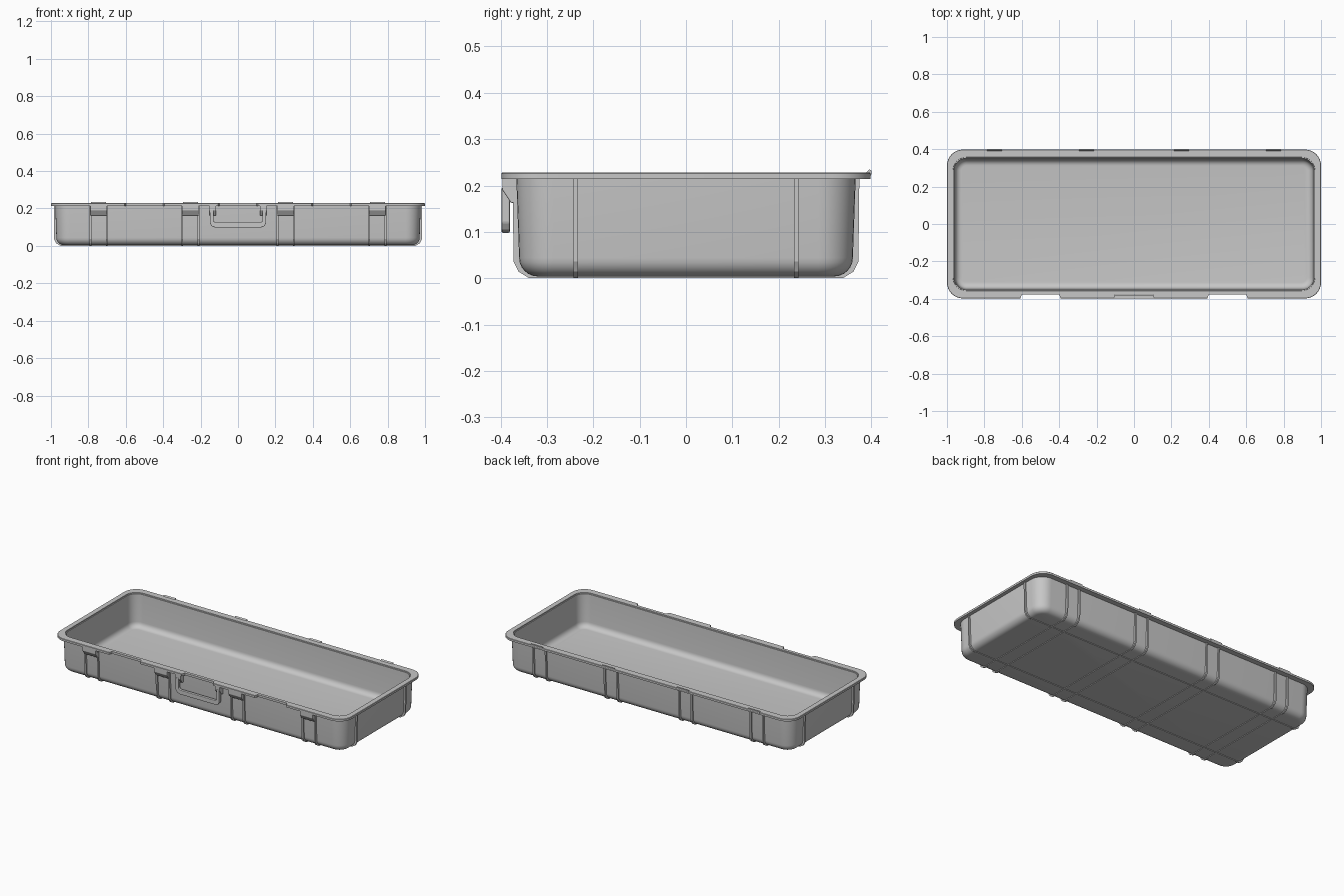
import bpy, bmesh, math
from mathutils import Vector

cube = bpy.data.objects.get("Cube")
if cube:
    bpy.data.objects.remove(cube, do_unlink=True)

grey = bpy.data.materials.new("mid_grey")
grey.use_nodes = True
grey.diffuse_color = (0.57, 0.57, 0.57, 1)
grey.node_tree.nodes["Principled BSDF"].inputs["Base Color"].default_value = (0.57, 0.57, 0.57, 1)


def finish(name, bm, smooth=True):
    bmesh.ops.recalc_face_normals(bm, faces=bm.faces)
    mesh = bpy.data.meshes.new(name)
    bm.to_mesh(mesh)
    bm.free()
    mesh.materials.append(grey)
    obj = bpy.data.objects.new(name, mesh)
    bpy.context.collection.objects.link(obj)
    bpy.ops.object.select_all(action='DESELECT')
    obj.select_set(True)
    bpy.context.view_layer.objects.active = obj
    if smooth:
        bpy.ops.object.shade_smooth_by_angle(angle=math.radians(32))
    return obj


def rounded_rect(hx, hy, r, z, steps=8):
    pts = []
    for q, (sx, sy) in enumerate([(1, 1), (-1, 1), (-1, -1), (1, -1)]):
        for i in range(steps + 1):
            a = math.pi / 2 * (q + i / steps)
            pts.append(Vector((sx * (hx - r) + r * math.cos(a),
                               sy * (hy - r) + r * math.sin(a), z)))
    return pts


def loft(name, rings):
    bm = bmesh.new()
    loops = [[bm.verts.new(p) for p in ring] for ring in rings]
    for a, b in zip(loops, loops[1:]):
        for i in range(len(a)):
            j = (i + 1) % len(a)
            bm.faces.new((a[i], a[j], b[j], b[i]))
    bm.faces.new(loops[0])
    bm.faces.new(loops[-1])
    return finish(name, bm)


def extrude(name, outline, axis, start, end):
    """Flat outline pushed along an axis; the outline uses the other two axes in order."""
    def place(p, d):
        c = list(p)
        c.insert("xyz".index(axis), d)
        return c
    bm = bmesh.new()
    face = bm.faces.new([bm.verts.new(place(p, start)) for p in outline])
    geom = bmesh.ops.extrude_face_region(bm, geom=[face])["geom"]
    shift = Vector(place((0, 0), end - start))
    bmesh.ops.translate(bm, vec=shift, verts=[v for v in geom if isinstance(v, bmesh.types.BMVert)])
    return finish(name, bm, False)


def mirrored(half):
    """Close a right-hand half outline with its left-hand copy."""
    return half + [(-u, v) for u, v in reversed(half)]


def soften(obj, width):
    mod = obj.modifiers.new("soft_edges", 'BEVEL')
    mod.width = width
    mod.segments = 2


# Tray: drafted outer wall, flange and hollow inside as one closed loft
HX, HY, R = 0.977, 0.366, 0.08


def inset_ring(d, z):
    return rounded_rect(HX - d, HY - d, R - d, z)


rings = []
for i in range(7):
    a = math.pi / 2 * i / 6
    rings.append(inset_ring(0.006 + 0.04 * (1 - math.sin(a)), 0.004 + 0.04 * (1 - math.cos(a))))
rings += [inset_ring(0, 0.214),
          rounded_rect(1.0, 0.398, 0.085, 0.214),
          rounded_rect(1.0, 0.398, 0.085, 0.226),
          rounded_rect(0.998, 0.396, 0.083, 0.228),
          inset_ring(0.009, 0.228), inset_ring(0.01, 0.222),
          inset_ring(0.015, 0.222)]
for i in range(7):
    a = math.pi / 2 * i / 6
    rings.append(inset_ring(0.021 + 0.033 * (1 - math.cos(a)), 0.02 + 0.033 * (1 - math.sin(a))))
tray = loft("tray", rings)

# Notches along the front of the flange
for x in (-0.5, 0, 0.5):
    cutter = extrude("notch_cutter", [(x - 0.115, -0.42), (x + 0.115, -0.42),
                                      (x + 0.1, -0.376), (x - 0.1, -0.376)], "z", 0.19, 0.25)
    cutter.hide_render = True
    mod = tray.modifiers.new("notch", 'BOOLEAN')
    mod.operation = 'DIFFERENCE'
    mod.object = cutter
    bpy.context.view_layer.objects.active = tray
    bpy.ops.object.modifier_apply(modifier=mod.name)
    bpy.data.objects.remove(cutter, do_unlink=True)


# Thin ribs wrapping the walls and the underside
def rib_outline(wall):
    out, mid = wall + 0.008, wall - 0.011
    return mirrored([(out - 0.036, 0), (out - 0.013, 0.014), (out - 0.002, 0.036), (out, 0.216),
                     (mid, 0.216), (mid, 0.038), (mid - 0.022, 0.014)])


FITTINGS = (-0.745, -0.255, 0.255, 0.745)
for x in FITTINGS:
    for edge in (x - 0.043, x + 0.043):
        extrude("cross_rib", rib_outline(HY), "x", edge - 0.005, edge + 0.005)
for y in (-0.238, 0.238):
    extrude("long_rib", rib_outline(HX), "y", y - 0.005, y + 0.005)

# Tapered latch seats at the front and hinge lugs at the back
SEAT = [(-0.355, 0.16), (-0.378, 0.163), (-0.396, 0.19), (-0.396, 0.216), (-0.355, 0.216)]
LUG = [(0.388, 0.217), (0.396, 0.217), (0.4, 0.224), (0.4, 0.232), (0.396, 0.235), (0.388, 0.227)]
for x in FITTINGS:
    soften(extrude("latch_seat", SEAT, "x", x - 0.045, x + 0.045), 0.002)
    extrude("hinge_lug", LUG, "x", x - 0.04, x + 0.04)

# Carrying handle with its side mounts
handle = extrude("handle", mirrored([(0.122, 0.098), (0.14, 0.104), (0.15, 0.12), (0.15, 0.195),
                                     (0.13, 0.195), (0.13, 0.132), (0.12, 0.125)]),
                 "y", -0.398, -0.38)
soften(handle, 0.003)
for x in (-0.135, 0.135):
    soften(extrude("handle_mount", SEAT, "x", x - 0.017, x + 0.017), 0.002)
